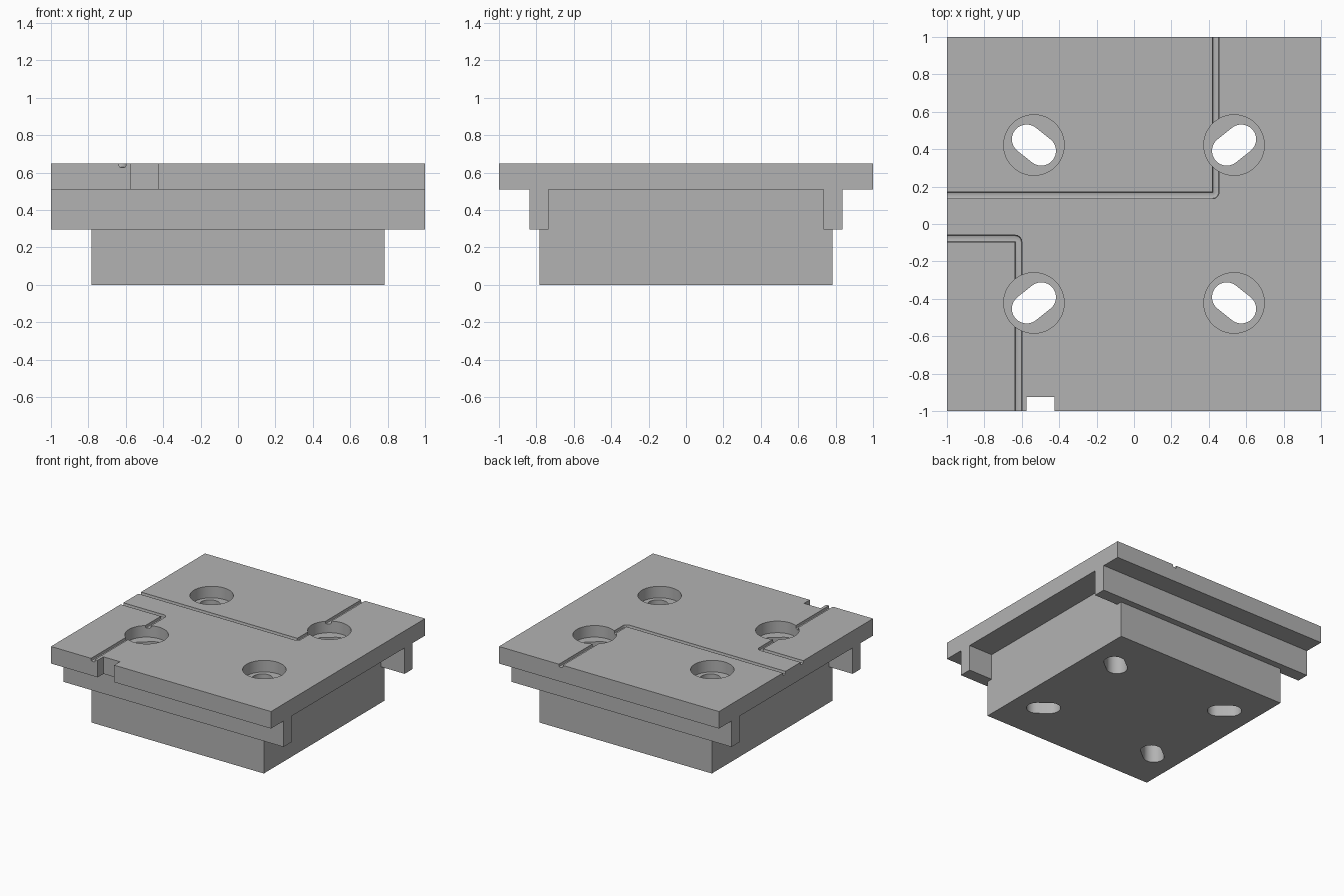
import bpy, bmesh
from math import pi, sin, cos, atan2
from mathutils import Vector

cube = bpy.data.objects.get("Cube")
if cube:
    bpy.data.objects.remove(cube, do_unlink=True)

TOP, PLATE_Z, RAIL_Z = 0.65, 0.51, 0.297

grey = bpy.data.materials.new("plain grey")
grey.use_nodes = True
grey.diffuse_color = (0.45, 0.45, 0.45, 1)
grey.node_tree.nodes["Principled BSDF"].inputs["Base Color"].default_value = grey.diffuse_color


def prism(name, outline, offset, soften=0):
    """Extrude a closed 3D outline by offset, optionally rounding the starting rim."""
    bm = bmesh.new()
    face = bm.faces.new([bm.verts.new(p) for p in outline])
    rim = list(face.edges)
    result = bmesh.ops.extrude_face_region(bm, geom=[face], use_keep_orig=True)
    moved = [v for v in result["geom"] if isinstance(v, bmesh.types.BMVert)]
    bmesh.ops.translate(bm, verts=moved, vec=offset)
    bmesh.ops.recalc_face_normals(bm, faces=bm.faces)
    if soften:
        bmesh.ops.bevel(bm, geom=rim, offset=soften, segments=2, profile=0.5, affect='EDGES')
    mesh = bpy.data.meshes.new(name)
    bm.to_mesh(mesh)
    bm.free()
    mesh.materials.append(grey)
    obj = bpy.data.objects.new(name, mesh)
    bpy.context.collection.objects.link(obj)
    return obj


def upright(name, points, low, high, soften=0):
    return prism(name, [(x, y, low) for x, y in points], Vector((0, 0, high - low)), soften)


def box(name, x0, x1, y0, y1, low, high):
    return upright(name, [(x0, y0), (x1, y0), (x1, y1), (x0, y1)], low, high)


def arc(cx, cy, r, start, end, steps):
    return [(cx + r * cos(start + (end - start) * i / steps),
             cy + r * sin(start + (end - start) * i / steps)) for i in range(steps + 1)]


def combine(target, other, operation):
    mod = target.modifiers.new("combine", 'BOOLEAN')
    mod.object, mod.operation, mod.solver = other, operation, 'EXACT'
    bpy.context.view_layer.objects.active = target
    bpy.ops.object.modifier_apply(modifier=mod.name)
    bpy.data.objects.remove(other, do_unlink=True)


# Top plate with two hanging rails, as one profile swept along x
half = [(0.735, PLATE_Z), (0.735, RAIL_Z), (0.837, RAIL_Z),
        (0.837, PLATE_Z), (1, PLATE_Z), (1, TOP)]
profile = half + [(-y, z) for y, z in reversed(half)]
body = prism("mounting_plate", [(-1, y, z) for y, z in profile], Vector((2, 0, 0)))

# Lower block, reaching up into the plate
combine(body, box("lower_block", -0.783, 0.783, -0.783, 0.783, 0, 0.54), 'UNION')

# Edge notch
combine(body, box("notch_cutter", -0.575, -0.425, -1.1, -0.925, 0.4, 0.8), 'DIFFERENCE')

# Shallow wire grooves running out over the plate edges
back_groove = [(-1.1, 0.17), (-1.1, 0.135)] + arc(0.42, 0.17, 0.035, -pi / 2, 0, 4) \
    + [(0.455, 1.1), (0.42, 1.1), (0.42, 0.17)]
front_groove = [(-0.635, -1.1), (-0.6, -1.1)] + arc(-0.635, -0.095, 0.035, 0, pi / 2, 4) \
    + [(-1.1, -0.06), (-1.1, -0.095), (-0.635, -0.095)]
for points in (back_groove, front_groove):
    combine(body, upright("groove_cutter", points, TOP - 0.022, 0.7, 0.008), 'DIFFERENCE')

# Four counterbored slots, each pointing towards its corner
for sx in (-1, 1):
    for sy in (-1, 1):
        cx, cy = sx * 0.535, sy * 0.422
        bore = arc(cx, cy, 0.162, 0, 2 * pi, 48)[:-1]
        combine(body, upright("bore_cutter", bore, TOP - 0.095, 0.8), 'DIFFERENCE')
        dx, dy = sx * 0.039, sy * 0.031
        a = atan2(dy, dx)
        slot = arc(cx + dx, cy + dy, 0.079, a - pi / 2, a + pi / 2, 14) \
            + arc(cx - dx, cy - dy, 0.079, a + pi / 2, a + 3 * pi / 2, 14)
        combine(body, upright("slot_cutter", slot, -0.1, 0.8), 'DIFFERENCE')

bpy.ops.object.select_all(action='DESELECT')
body.select_set(True)
bpy.context.view_layer.objects.active = body
bpy.ops.object.shade_smooth_by_angle(angle=pi / 6)
